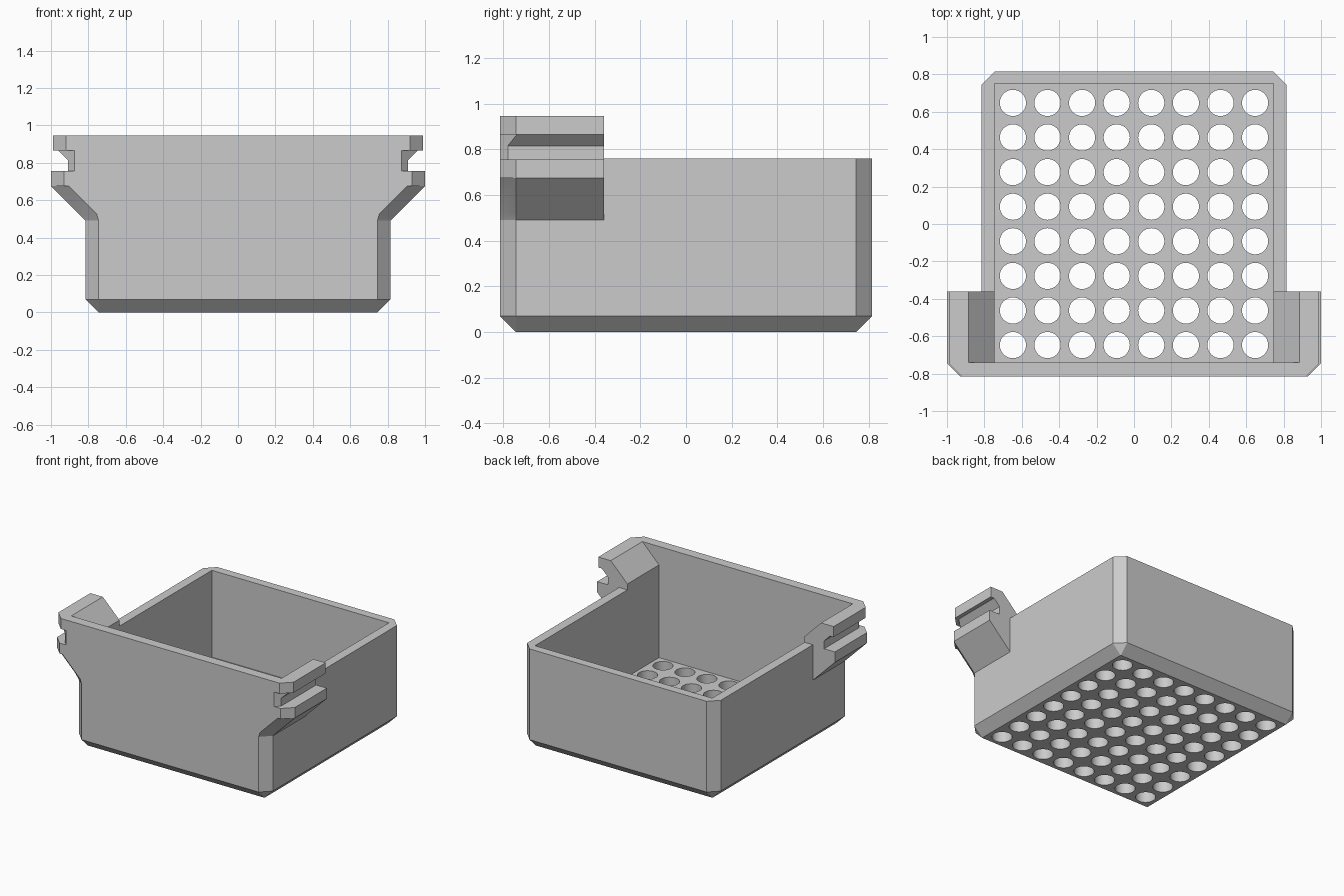
import bpy, bmesh
from mathutils import Matrix

if "Cube" in bpy.data.objects:
    bpy.data.objects.remove(bpy.data.objects["Cube"])

grey = bpy.data.materials.new("light_grey")
grey.use_nodes = True
grey.diffuse_color = (0.6, 0.6, 0.6, 1)
grey.node_tree.nodes["Principled BSDF"].inputs["Base Color"].default_value = (0.6, 0.6, 0.6, 1)

HALF, INNER, FRONT, CHAMFER = 0.815, 0.745, -0.815, 0.07
RIM, TOP, FLOOR = 0.76, 0.945, 0.10


def make_object(name, bm):
    bmesh.ops.recalc_face_normals(bm, faces=bm.faces)
    mesh = bpy.data.meshes.new(name)
    bm.to_mesh(mesh)
    bm.free()
    mesh.materials.append(grey)
    obj = bpy.data.objects.new(name, mesh)
    bpy.context.collection.objects.link(obj)
    return obj


def loft(name, rings):
    """Skin a closed solid through equal-length rings of points."""
    bm = bmesh.new()
    loops = [[bm.verts.new(p) for p in ring] for ring in rings]
    n = len(loops[0])
    for a, b in zip(loops, loops[1:]):
        for i in range(n):
            j = (i + 1) % n
            bm.faces.new((a[i], a[j], b[j], b[i]))
    bm.faces.new(loops[0])
    bm.faces.new(loops[-1])
    return make_object(name, bm)


def mirrored(half, z):
    """Complete a ring from its +x points."""
    return [(x, y, z) for x, y in half] + [(-x, y, z) for x, y in reversed(half)]


def body_ring(z, h, c):
    return mirrored([(h - c, -h), (h, c - h), (h, h - c), (h - c, h)], z)


def rail_ring(z, width, front_width, chamfer_y):
    return mirrored([(front_width, FRONT), (width, chamfer_y), (width, -0.36)], z)


def cavity_ring(z, w):
    return mirrored([(w, -0.74), (w, 0.75)], z)


def boolean(obj, other, operation):
    mod = obj.modifiers.new(operation.lower(), "BOOLEAN")
    mod.operation, mod.object, mod.solver = operation, other, "EXACT"
    bpy.context.view_layer.objects.active = obj
    bpy.ops.object.modifier_apply(modifier=mod.name)
    bpy.data.objects.remove(other)


# Chamfered basket body
basket = loft("basket", [body_ring(0, INNER, 0.002),
                         body_ring(CHAMFER, HALF, CHAMFER),
                         body_ring(RIM, HALF, CHAMFER)])

# Raised front with flared, grooved side rails
edge = FRONT + CHAMFER
rails = loft("side_rails", [rail_ring(*r) for r in (
    (0.49, HALF, INNER, edge),
    (0.525, 0.85, 0.755, edge),
    (0.675, 1.0, 0.905, edge),
    (0.675, 1.0, 0.93, edge),
    (0.755, 1.0, 0.93, edge),
    (0.755, 0.91, 0.875, -0.78),
    (0.815, 0.91, 0.875, -0.78),
    (0.865, 0.96, 0.875, -0.74),
    (0.865, 0.99, 0.92, edge),
    (TOP, 0.99, 0.92, edge))])
boolean(basket, rails, "UNION")

# Inner cavity, flaring at 45 degrees between the rails
cavity = loft("cavity_cutter", [cavity_ring(FLOOR, INNER),
                                cavity_ring(0.805, INNER),
                                cavity_ring(1.045, 0.985)])
boolean(basket, cavity, "DIFFERENCE")

# Grid of drain holes in the floor
bm = bmesh.new()
for i in range(8):
    for j in range(8):
        place = Matrix.Translation(((i - 3.5) * 0.185, (j - 3.5) * 0.185, 0.05))
        bmesh.ops.create_cone(bm, cap_ends=True, segments=32, radius1=0.07,
                              radius2=0.07, depth=0.3, matrix=place)
boolean(basket, make_object("hole_cutter", bm), "DIFFERENCE")

bpy.ops.object.select_all(action="DESELECT")
basket.select_set(True)
bpy.context.view_layer.objects.active = basket
bpy.ops.object.shade_smooth_by_angle(angle=0.35)
